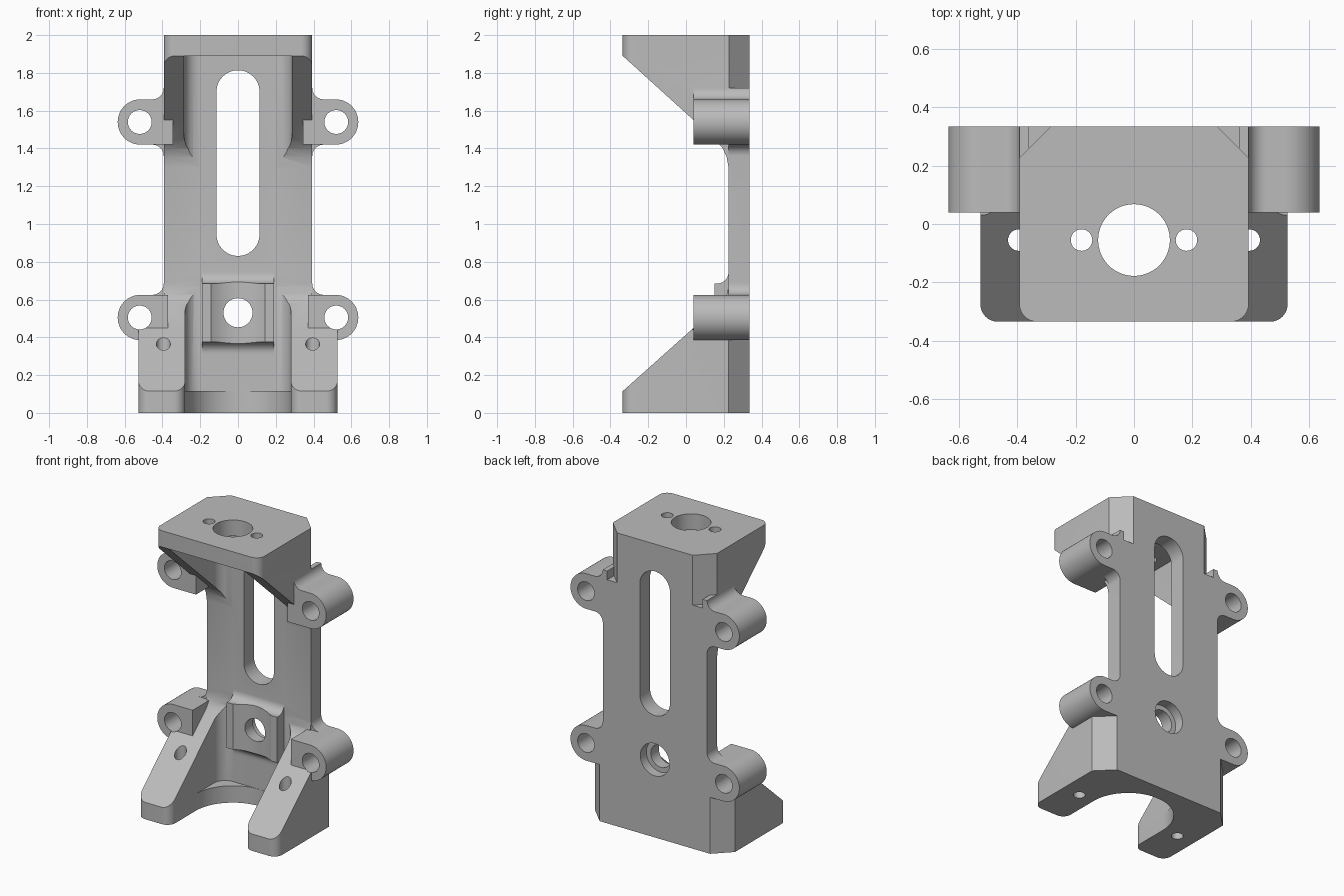
import bpy, bmesh
from math import cos, sin, radians, pi

old = bpy.data.objects.get("Cube")
if old:
    bpy.data.objects.remove(old)

grey = bpy.data.materials.new("plain grey")
grey.use_nodes = True
grey.diffuse_color = (0.5, 0.5, 0.5, 1)
grey.node_tree.nodes["Principled BSDF"].inputs["Base Color"].default_value = (0.5, 0.5, 0.5, 1)


def arc(cx, cy, r, a0, a1, n=10):
    return [(cx + r * cos(radians(a0 + (a1 - a0) * i / n)),
             cy + r * sin(radians(a0 + (a1 - a0) * i / n))) for i in range(n + 1)]


def circle(cx, cy, r, n=48):
    return arc(cx, cy, r, 0, 360 - 360 / n, n - 1)


def mirror(half):
    """Close a half outline across the first axis."""
    return half + [(-a, b) for a, b in reversed(half)]


def prism(name, pts, axis, lo, hi):
    """Extrude an outline along x (points y,z), y (points x,z) or z (points x,y)."""
    place = {"x": lambda a, b, t: (t, a, b),
             "y": lambda a, b, t: (a, t, b),
             "z": lambda a, b, t: (a, b, t)}[axis]
    bm = bmesh.new()
    ends = [[bm.verts.new(place(a, b, t)) for a, b in pts] for t in (lo, hi)]
    bm.faces.new(ends[0])
    bm.faces.new(ends[1])
    for i in range(len(pts)):
        j = (i + 1) % len(pts)
        bm.faces.new((ends[0][i], ends[0][j], ends[1][j], ends[1][i]))
    bmesh.ops.recalc_face_normals(bm, faces=bm.faces)
    me = bpy.data.meshes.new(name)
    bm.to_mesh(me)
    bm.free()
    me.materials.append(grey)
    ob = bpy.data.objects.new(name, me)
    bpy.context.collection.objects.link(ob)
    return ob


def combine(body, operation, *others):
    """Apply exact booleans one by one and discard the operands."""
    for other in others:
        mod = body.modifiers.new("join", "BOOLEAN")
        mod.operation, mod.solver, mod.object = operation, "EXACT", other
        graph = bpy.context.evaluated_depsgraph_get()
        me = bpy.data.meshes.new_from_object(body.evaluated_get(graph))
        body.modifiers.clear()
        body.data = me
        bpy.data.objects.remove(other)


def block(name, x0, x1, y0, y1, z0, z1):
    return prism(name, [(x0, y0), (x1, y0), (x1, y1), (x0, y1)], "z", z0, z1)


FRONT, BACK, WALL, LUG_Y = -0.335, 0.335, 0.225, 0.04


def column(name, w, cham, z0, z1):
    """Outline with rounded front corners and chamfered back corners."""
    half = arc(w - 0.06, FRONT + 0.06, 0.06, -90, 0) + [(w, BACK - cham), (w - cham, BACK)]
    return prism(name, mirror(half), "z", z0, z1)


# Head: top plate with two sloped side gussets
head = column("head", 0.393, 0.108, 1.3, 2)
pocket = mirror([(0.285, -0.5)] + arc(0.2, WALL - 0.085, 0.085, 0, 90))
combine(head, "DIFFERENCE",
        prism("head_pocket", pocket, "z", 1.2, 1.89),
        prism("head_slope", [(-0.5, 1.89), (FRONT, 1.89), (LUG_Y, 1.55), (0.16, 1.441),
                             (0.195, 1.4), (0.215, 1.355), (WALL, 1.3), (WALL, 1.2), (-0.5, 1.2)],
              "x", -1, 1))

# Base: two sloped feet, floor and rounded opening
base = column("base", 0.527, 0.11, 0, 0.5)
combine(base, "UNION", block("base_neck", -0.393, 0.393, 0, BACK, 0.4, 0.7))
foot_round = [(0.5, -0.5), (0.5, FRONT)] + [(0.34 - 0.06 * sin(radians(t)), FRONT + 0.06 - 0.06 * cos(radians(t)))
                                            for t in range(0, 91, 10)]
pocket = mirror(foot_round + arc(0.195, WALL - 0.085, 0.085, 0, 90))
opening = mirror(foot_round + arc(0, -0.055, 0.28, 0, 85, 20))
combine(base, "DIFFERENCE",
        prism("base_pocket", pocket, "z", 0.115, 1),
        prism("base_opening", opening, "z", -0.2, 0.2),
        prism("base_slope", [(-0.5, 0.115), (FRONT, 0.115), (LUG_Y, 0.45), (0.19, 0.585),
                             (0.215, 0.625), (WALL, 0.67), (WALL, 1), (-0.5, 1)], "x", -1, 1))

# Back plate joins head and base
bracket = block("mount_bracket", -0.393, 0.393, WALL, BACK, 0.3, 1.66)
combine(bracket, "UNION", head, base)

# Pad with blended top and bottom and a hollow front
pad_half = [(0.15, 0.155), (0.165, 0.155)] + arc(0.165, 0.215, 0.06, -90, 0)
pad_pts = [(y, 0.53 + d) for y, d in pad_half] + [(0.28, 0.745), (0.28, 0.315)] \
    + [(y, 0.53 - d) for y, d in reversed(pad_half)]
pad = prism("pad", pad_pts, "x", -0.19, 0.19)
combine(pad, "DIFFERENCE", prism("pad_hollow", circle(0, -0.055, 0.25, 96), "z", 0.2, 0.9))
combine(bracket, "UNION", pad)

# Four screw lugs, each with an arm and blended corners
for s in (-1, 1):
    for z, inner, x_in in ((1.54, -1, 0.345), (0.505, 1, 0.37)):
        r = 0.12
        outline = [(x_in, z - r)] + arc(0.517, z, r, -90, 90, 24) + [(x_in, z + r)]
        lug = prism("lug", [(s * a, b) for a, b in outline], "y", LUG_Y, BACK)

        def corner(side, y0):
            pts = [(s * 0.36, z + side * 0.1), (s * 0.453, z + side * 0.1)]
            pts += [(s * a, z + side * b) for a, b in arc(0.453, r + 0.06, 0.06, 270, 180)]
            pts += [(s * 0.36, z + side * (r + 0.06))]
            return prism("lug_corner", pts, "y", y0, BACK)

        combine(lug, "UNION", corner(inner, WALL))
        if z > 1:
            combine(lug, "UNION", corner(1, LUG_Y))
        combine(bracket, "UNION", lug)
        combine(bracket, "DIFFERENCE",
                prism("lug_hole", circle(s * 0.52, z, 0.063), "y", -0.5, 0.5))
    # Small vertical holes in foot and top plate
    combine(bracket, "DIFFERENCE",
            prism("foot_hole", circle(s * 0.395, -0.055, 0.037, 32), "z", -0.1, 0.6),
            prism("top_hole", circle(s * 0.18, -0.055, 0.037, 32), "z", 1.8, 2.1))

# Central openings: shaft hole, long slot, pad hole and its rear recess
slot = arc(0, 1.7, 0.114, 0, 180, 24) + arc(0, 0.945, 0.114, 180, 360, 24)
combine(bracket, "DIFFERENCE",
        prism("shaft_hole", circle(0, -0.055, 0.123, 64), "z", 1.8, 2.1),
        prism("slot", slot, "y", 0.1, 0.5),
        prism("pad_hole", circle(0, 0.53, 0.077), "y", 0, 0.5),
        prism("pad_recess", circle(0, 0.53, 0.11), "y", 0.27, 0.5))

# One material, crisp edges, smooth curves
bracket.data.materials.clear()
bracket.data.materials.append(grey)
for p in bracket.data.polygons:
    p.material_index = 0
bpy.ops.object.select_all(action="DESELECT")
bracket.select_set(True)
bpy.context.view_layer.objects.active = bracket
bpy.ops.object.shade_smooth_by_angle(angle=radians(28))
